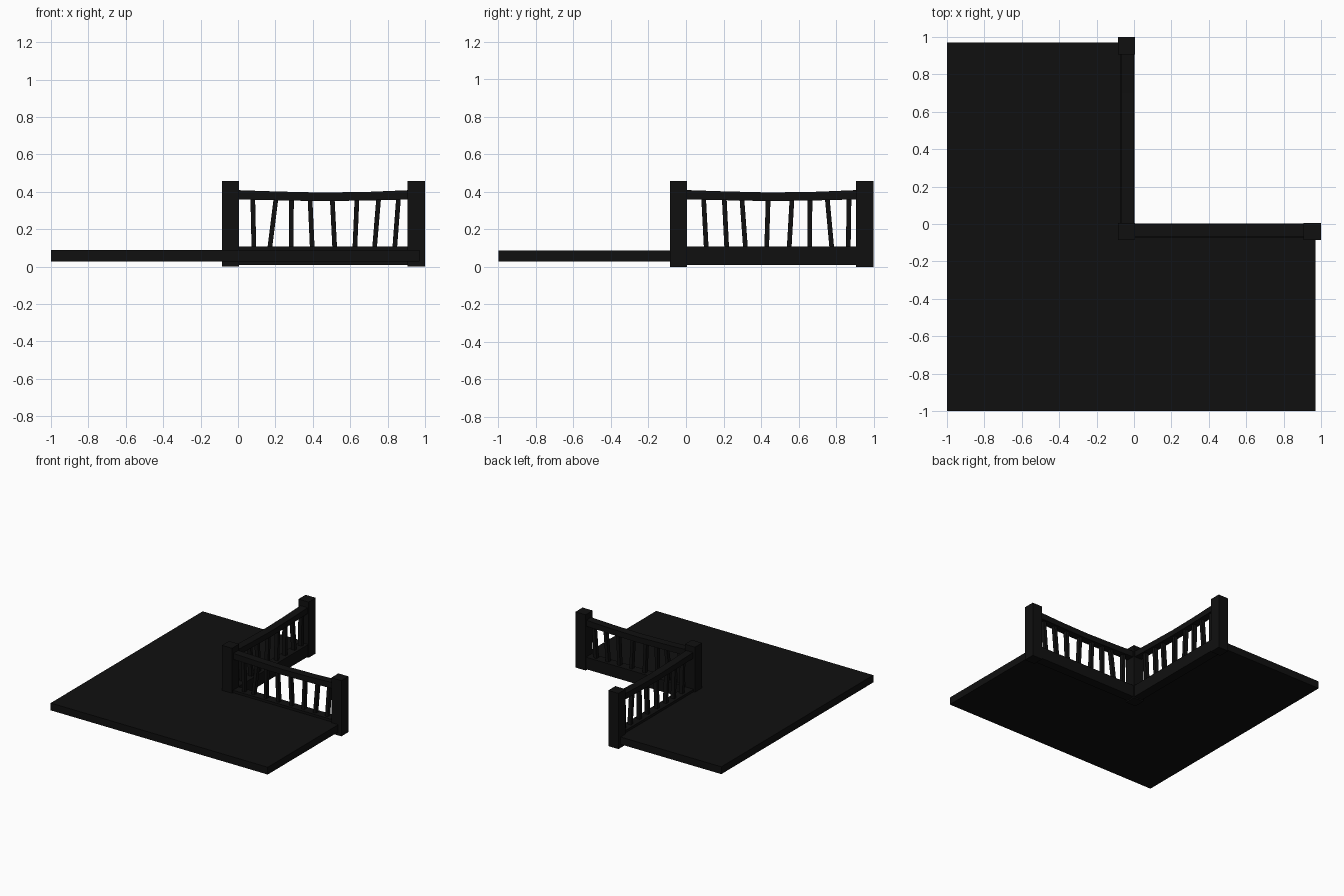
import bpy, bmesh
from mathutils import Vector

if "Cube" in bpy.data.objects:
    bpy.data.objects.remove(bpy.data.objects["Cube"])

mat = bpy.data.materials.new("dark_wood")
mat.diffuse_color = (0.005, 0.005, 0.005, 1)
mat.use_nodes = True
mat.node_tree.nodes["Principled BSDF"].inputs["Base Color"].default_value = mat.diffuse_color


def loft(name, rings):
    """Solid from a run of four-point rings, capped at both ends."""
    bm = bmesh.new()
    vs = [[bm.verts.new(p) for p in r] for r in rings]
    n = len(vs[0])
    for a, b in zip(vs, vs[1:]):
        for i in range(n):
            j = (i + 1) % n
            bm.faces.new((a[i], a[j], b[j], b[i]))
    bm.faces.new(vs[0])
    bm.faces.new(vs[-1])
    bmesh.ops.recalc_face_normals(bm, faces=bm.faces)
    me = bpy.data.meshes.new(name)
    bm.to_mesh(me)
    bm.free()
    me.materials.append(mat)
    ob = bpy.data.objects.new(name, me)
    bpy.context.collection.objects.link(ob)
    return ob


def rect(x0, x1, y0, y1, z):
    return [(x0, y0, z), (x1, y0, z), (x1, y1, z), (x0, y1, z)]


# L-shaped floor, its inner edges tucked under the railings
plan = [(-1, -1), (.97, -1), (.97, -.03), (-.03, -.03), (-.03, .97), (-1, .97)]
loft("floor", [[(x, y, z) for x, y in plan] for z in (.028, .088)])

# Posts
for name, x, y in (("corner_post", -.04, -.04), ("right_post", .953, -.04),
                   ("back_post", -.04, .953)):
    h = .046
    loft(name, [rect(x - h, x + h, y - h, y + h, z) for z in (0, .457)])


def railing(side, place, balusters):
    """place maps (along, across, z) to world space."""
    def bar(name, stations, half):
        loft(name, [[place(a, c, z) for c, z in ((-.036 - half, lo), (-.036 + half, lo),
                                                 (-.036 + half, hi), (-.036 - half, hi))]
                    for a, lo, hi in stations])
    # Bottom beam and gently sagging handrail
    bar(side + "_bottom_beam", [(-.03, .01, .108), (.94, .01, .108)], .038)
    bar(side + "_handrail", [(-.03, .36, .41), (.2, .355, .402), (.45, .35, .396),
                             (.7, .354, .4), (.94, .36, .41)], .032)
    # Crooked balusters: (bottom, top) positions along the rail
    for i, (b, t) in enumerate(balusters):
        w, d = .0125, .016
        loft(f"{side}_baluster_{i + 1}",
             [[place(a + s * w, -.036 + c * d, z)
               for s, c in ((-1, -1), (1, -1), (1, 1), (-1, 1))]
              for a, z in ((b, .1), (t, .365))])


railing("right", lambda a, c, z: (a, c, z),
        [(.085, .079), (.17, .203), (.284, .286), (.397, .385),
         (.517, .504), (.625, .636), (.73, .752), (.838, .858)])
railing("back", lambda a, c, z: (c, a, z),
        [(.108, .094), (.217, .204), (.317, .298), (.43, .438),
         (.55, .565), (.659, .661), (.777, .753), (.865, .869)])
